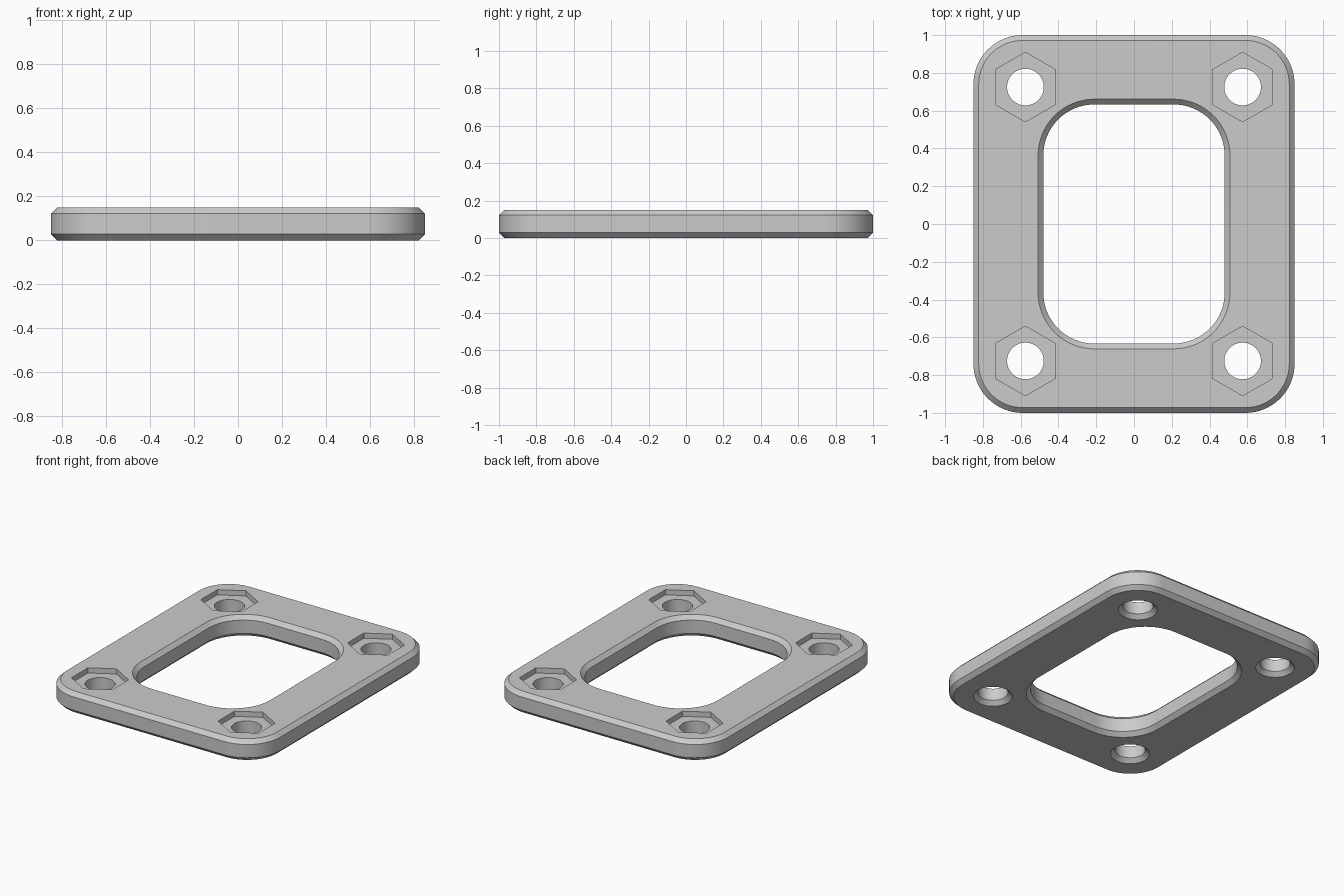
import bpy, bmesh
from math import cos, sin, pi

cube = bpy.data.objects.get("Cube")
if cube:
    bpy.data.objects.remove(cube, do_unlink=True)

HEIGHT, CHAMFER = 0.15, 0.028
HOLE_X, HOLE_Y, HOLE_R = 0.575, 0.725, 0.097
HEX_R, HEX_DEPTH = 0.184, 0.037

grey = bpy.data.materials.new("plain grey")
grey.use_nodes = True
colour = (0.6, 0.6, 0.6, 1)
grey.diffuse_color = colour
grey.node_tree.nodes["Principled BSDF"].inputs["Base Color"].default_value = colour


def rounded_ring(half_x, half_y, radius, z, steps=16):
    """Points of a rounded rectangle, anticlockwise."""
    points = []
    for corner, (sx, sy) in enumerate([(1, 1), (-1, 1), (-1, -1), (1, -1)]):
        for i in range(steps + 1):
            a = (corner + i / steps) * pi / 2
            points.append((sx * (half_x - radius) + radius * cos(a),
                           sy * (half_y - radius) + radius * sin(a), z))
    return points


def circle_ring(x, y, radius, z, sides):
    angles = [pi / 2 + 2 * pi * i / sides for i in range(sides)]
    return [(x + radius * cos(a), y + radius * sin(a), z) for a in angles]


def loft(name, rings, closed_loop=False):
    """Skin a stack of rings; cap the ends, or join the last to the first."""
    bm = bmesh.new()
    loops = [[bm.verts.new(p) for p in ring] for ring in rings]
    pairs = list(zip(loops, loops[1:]))
    if closed_loop:
        pairs.append((loops[-1], loops[0]))
    else:
        bm.faces.new(loops[0])
        bm.faces.new(loops[-1])
    for a, b in pairs:
        for i in range(len(a)):
            j = (i + 1) % len(a)
            bm.faces.new((a[i], a[j], b[j], b[i]))
    bmesh.ops.recalc_face_normals(bm, faces=bm.faces)
    mesh = bpy.data.meshes.new(name)
    bm.to_mesh(mesh)
    bm.free()
    mesh.materials.append(grey)
    obj = bpy.data.objects.new(name, mesh)
    bpy.context.collection.objects.link(obj)
    return obj


# Plate: chamfered outer wall going up, chamfered window wall going down
levels = [(0, 1), (CHAMFER, 0), (HEIGHT - CHAMFER, 0), (HEIGHT, 1)]
outer = [rounded_ring(0.85 - CHAMFER * c, 1 - CHAMFER * c, 0.26 - CHAMFER * c, z)
         for z, c in levels]
inner = [rounded_ring(0.48 + CHAMFER * c, 0.633 + CHAMFER * c, 0.27 + CHAMFER * c, z)
         for z, c in reversed(levels)]
plate = loft("flange_plate", outer + inner, closed_loop=True)
bpy.context.view_layer.objects.active = plate
plate.select_set(True)

# Bolt holes flared underneath, with hexagonal nut pockets on top
for sx in (-1, 1):
    for sy in (-1, 1):
        x, y = sx * HOLE_X, sy * HOLE_Y
        hole = loft("bolt_hole_cutter", [
            circle_ring(x, y, HOLE_R + 2 * CHAMFER, -CHAMFER, 48),
            circle_ring(x, y, HOLE_R, CHAMFER, 48),
            circle_ring(x, y, HOLE_R, HEIGHT + 0.1, 48)])
        pocket = loft("nut_pocket_cutter", [
            circle_ring(x, y, HEX_R, HEIGHT - HEX_DEPTH, 6),
            circle_ring(x, y, HEX_R, HEIGHT + 0.1, 6)])
        for cutter in (pocket, hole):
            cutter.hide_render = True
            mod = plate.modifiers.new("cut", "BOOLEAN")
            mod.operation, mod.solver, mod.object = "DIFFERENCE", "EXACT", cutter
            bpy.ops.object.modifier_apply(modifier=mod.name)
            bpy.data.objects.remove(cutter, do_unlink=True)

bpy.ops.object.shade_smooth_by_angle(angle=pi / 6)
